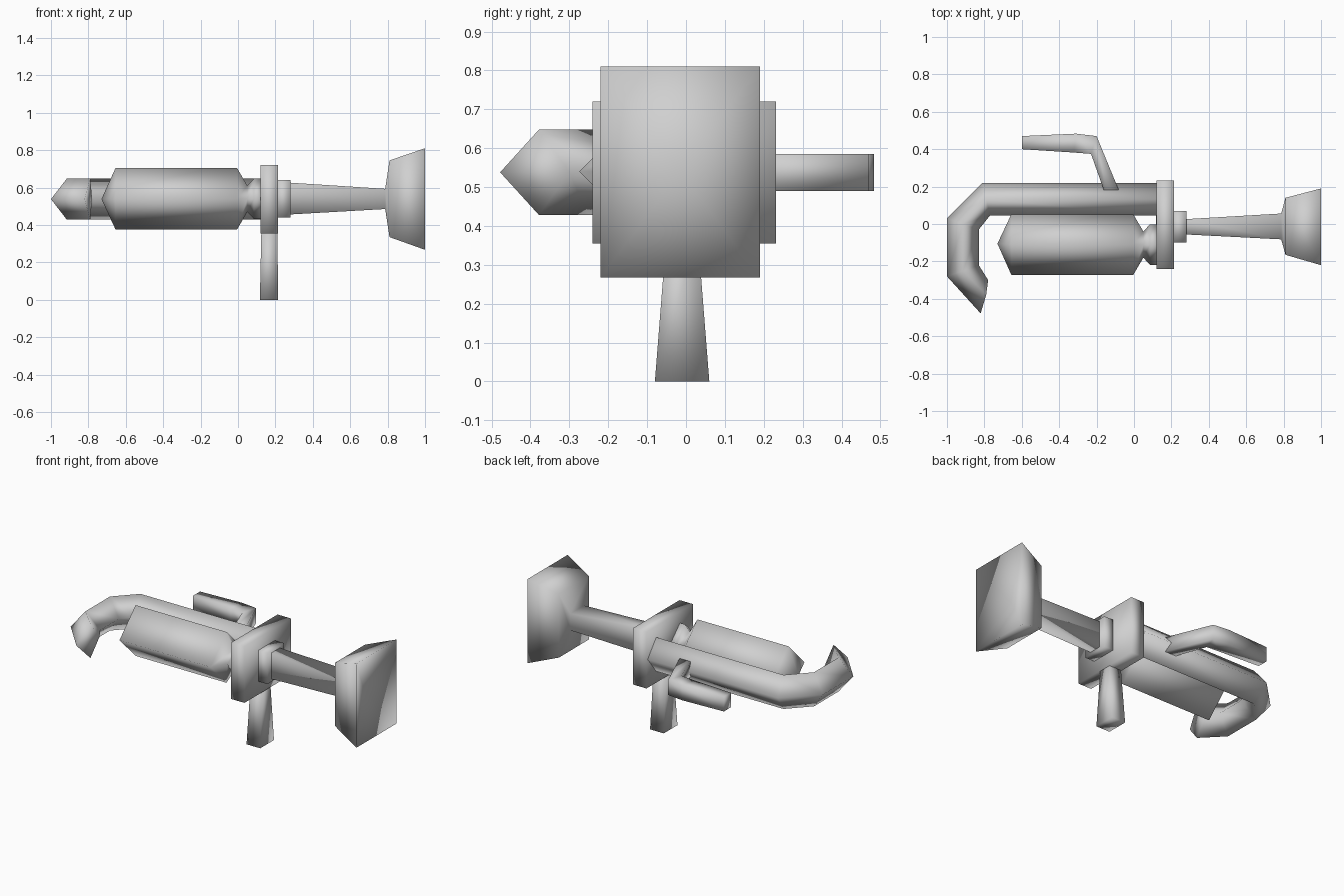
import bpy, bmesh

if "Cube" in bpy.data.objects:
    bpy.data.objects.remove(bpy.data.objects["Cube"])

grey = bpy.data.materials.new("mid grey")
grey.diffuse_color = (0.63, 0.63, 0.63, 1)
grey.use_nodes = True
grey.node_tree.nodes["Principled BSDF"].inputs["Base Color"].default_value = grey.diffuse_color


def loft(name, rings, tip=None):
    """Skin four-sided rings; an optional tip point closes the last ring."""
    bm = bmesh.new()
    loops = [[bm.verts.new(p) for p in ring] for ring in rings]
    for a, b in zip(loops, loops[1:]):
        for i in range(len(a)):
            j = (i + 1) % len(a)
            bm.faces.new((a[i], a[j], b[j], b[i]))
    bm.faces.new(loops[0])
    if tip:
        t, last = bm.verts.new(tip), loops[-1]
        for i in range(len(last)):
            bm.faces.new((last[i], last[(i + 1) % len(last)], t))
    else:
        bm.faces.new(loops[-1])
    bmesh.ops.recalc_face_normals(bm, faces=bm.faces)
    for f in bm.faces:
        f.smooth = True
    me = bpy.data.meshes.new(name)
    bm.to_mesh(me)
    bm.free()
    me.materials.append(grey)
    ob = bpy.data.objects.new(name, me)
    bpy.context.collection.objects.link(ob)
    return ob


def box_ring(x, y0, y1, z0, z1):
    return [(x, y0, z0), (x, y1, z0), (x, y1, z1), (x, y0, z1)]


def flat_ring(z, x0, x1, y0, y1):
    return [(x0, y0, z), (x1, y0, z), (x1, y1, z), (x0, y1, z)]


def diamond_ring(x, r, y=-0.11, z=0.54):
    return [(x, y - r, z), (x, y, z - r), (x, y + r, z), (x, y, z + r)]


# Mounting plate and the collar in front of it
loft("mounting_plate", [box_ring(0.12, -0.241, 0.232, 0.355, 0.72),
                        box_ring(0.215, -0.241, 0.232, 0.355, 0.72)])
loft("collar", [box_ring(0.2, -0.1, 0.07, 0.44, 0.64),
                box_ring(0.28, -0.1, 0.07, 0.44, 0.64)])

# Barrel running into the flared muzzle, with a shallow hollow in its end
loft("barrel_and_muzzle", [box_ring(0.26, -0.055, 0.025, 0.455, 0.627),
                           box_ring(0.787, -0.082, 0.056, 0.485, 0.593),
                           box_ring(0.81, -0.165, 0.14, 0.335, 0.745),
                           box_ring(1.0, -0.22, 0.19, 0.267, 0.81)],
     tip=(0.91, -0.015, 0.54))

# Downward grip
loft("grip", [flat_ring(0, 0.117, 0.215, -0.08, 0.06),
              flat_ring(0.38, 0.125, 0.21, -0.05, 0.03)])

# Tank with pinched neck and pointed rear
loft("tank", [diamond_ring(0.13, 0.108), diamond_ring(0.085, 0.108),
              diamond_ring(0.05, 0.07), diamond_ring(-0.005, 0.164),
              diamond_ring(-0.655, 0.164)], tip=(-0.73, -0.105, 0.538))

# Hooked pipe: outer, inner and ridge points at each section of the bend
bends = [((0.13, 0.22), (0.13, 0.045)), ((-0.81, 0.22), (-0.77, 0.045)),
         ((-1.0, 0.03), (-0.83, -0.03)), ((-1.0, -0.28), (-0.83, -0.22)),
         ((-0.82, -0.478), (-0.78, -0.3))]
rings = []
for (ox, oy), (ix, iy) in bends:
    mx, my = (ox + ix) / 2, (oy + iy) / 2
    if my < -0.3:
        mx, my = -0.79, -0.378
    rings.append([(ox, oy, 0.538), (mx, my, 0.428), (ix, iy, 0.538), (mx, my, 0.648)])
loft("hooked_pipe", rings)

# Side lever: outer and inner edge at each section, rooted in the pipe
lever = [((-0.06, 0.13), (-0.143, 0.13)), ((-0.2, 0.47), (-0.23, 0.375)),
         ((-0.31, 0.483), (-0.32, 0.382)), ((-0.6, 0.47), (-0.6, 0.4))]
loft("side_lever", [[(*o, 0.49), (*i, 0.49), (*i, 0.585), (*o, 0.585)]
                    for o, i in lever])
